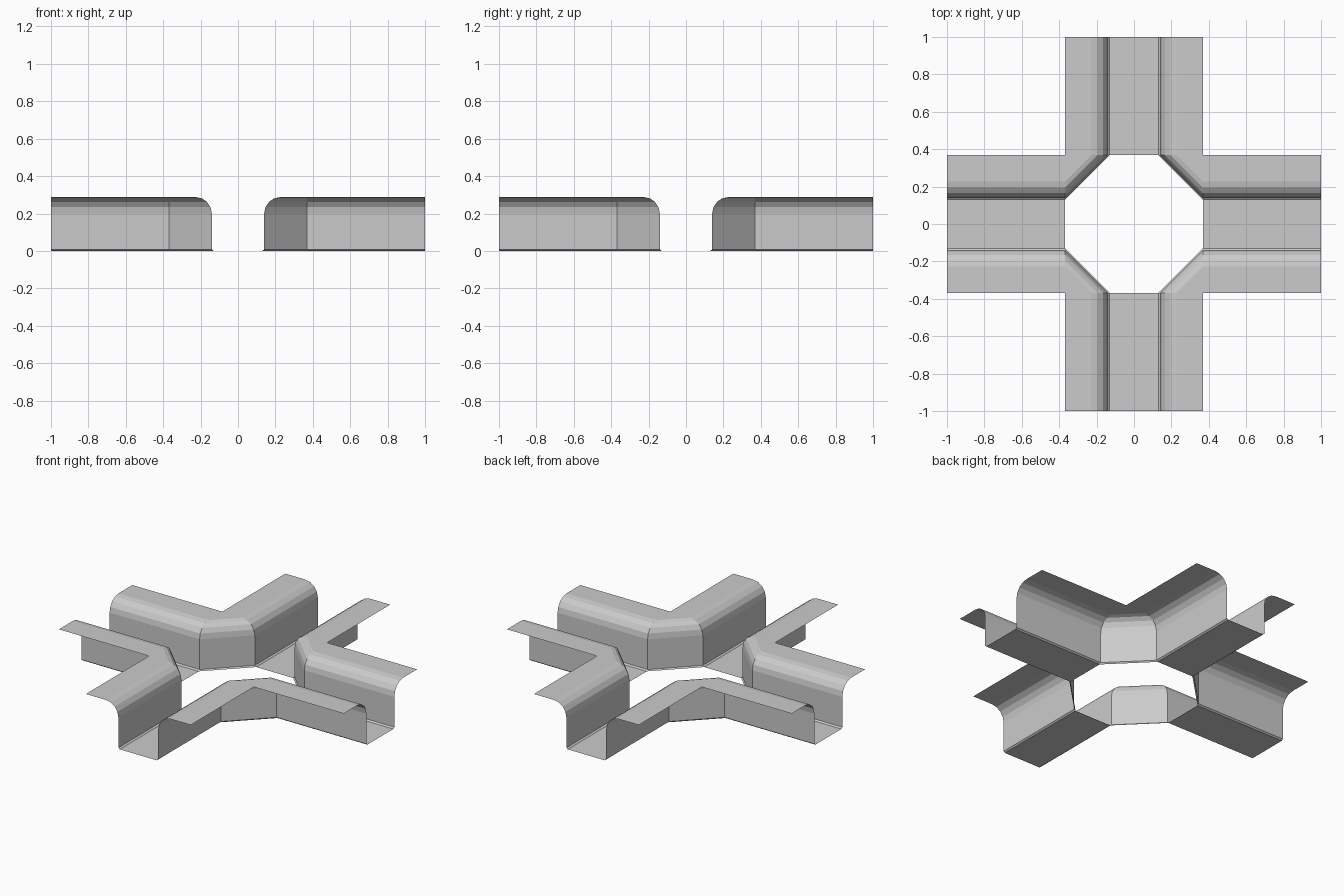
import bpy, bmesh
from math import sin, cos, pi
from mathutils import Matrix

if "Cube" in bpy.data.objects:
    bpy.data.objects.remove(bpy.data.objects["Cube"])

HALF = 0.368    # half width of each arm
FLOOR = 0.13    # half width of the channel floor
WALL = 0.14     # wall offset from the arm axis
R = 0.088       # radius of the rounded rim
TOP = 0.288


def add_object(name, bm, turn):
    bm.transform(Matrix.Rotation(turn * pi / 2, 4, 'Z'))
    mesh = bpy.data.meshes.new(name)
    bm.to_mesh(mesh)
    bm.free()
    bpy.context.collection.objects.link(bpy.data.objects.new(name, mesh))


# Channel side profile (offset from arm axis, height): lip, wall, rounded rim, ledge
profile = [(FLOOR, 0), (WALL, 0.008)]
for k in range(5):
    a = k * pi / 8
    profile.append((WALL + R * (1 - cos(a)), TOP - R + R * sin(a)))
profile.append((HALF, TOP))


# Corner wall: profile swept along one arm, across the chamfer, along the next arm
def corner_wall(turn):
    bm = bmesh.new()
    rows = []
    for t, z in profile:
        path = [(1, t), (HALF, t), (t, HALF), (t, 1)]
        rows.append([bm.verts.new((x, y, z)) for x, y in path])
    for lo, hi in zip(rows, rows[1:]):
        for i in range(3):
            bm.faces.new((lo[i], hi[i], hi[i + 1], lo[i + 1]))
    bmesh.ops.remove_doubles(bm, verts=bm.verts[:], dist=1e-5)
    add_object("corner_wall", bm, turn)


# Channel floor: flat strip along one arm
def channel_floor(turn):
    bm = bmesh.new()
    pts = [(HALF, -FLOOR), (1, -FLOOR), (1, FLOOR), (HALF, FLOOR)]
    bm.faces.new([bm.verts.new((x, y, 0)) for x, y in pts])
    add_object("channel_floor", bm, turn)


for turn in range(4):
    corner_wall(turn)
    channel_floor(turn)
